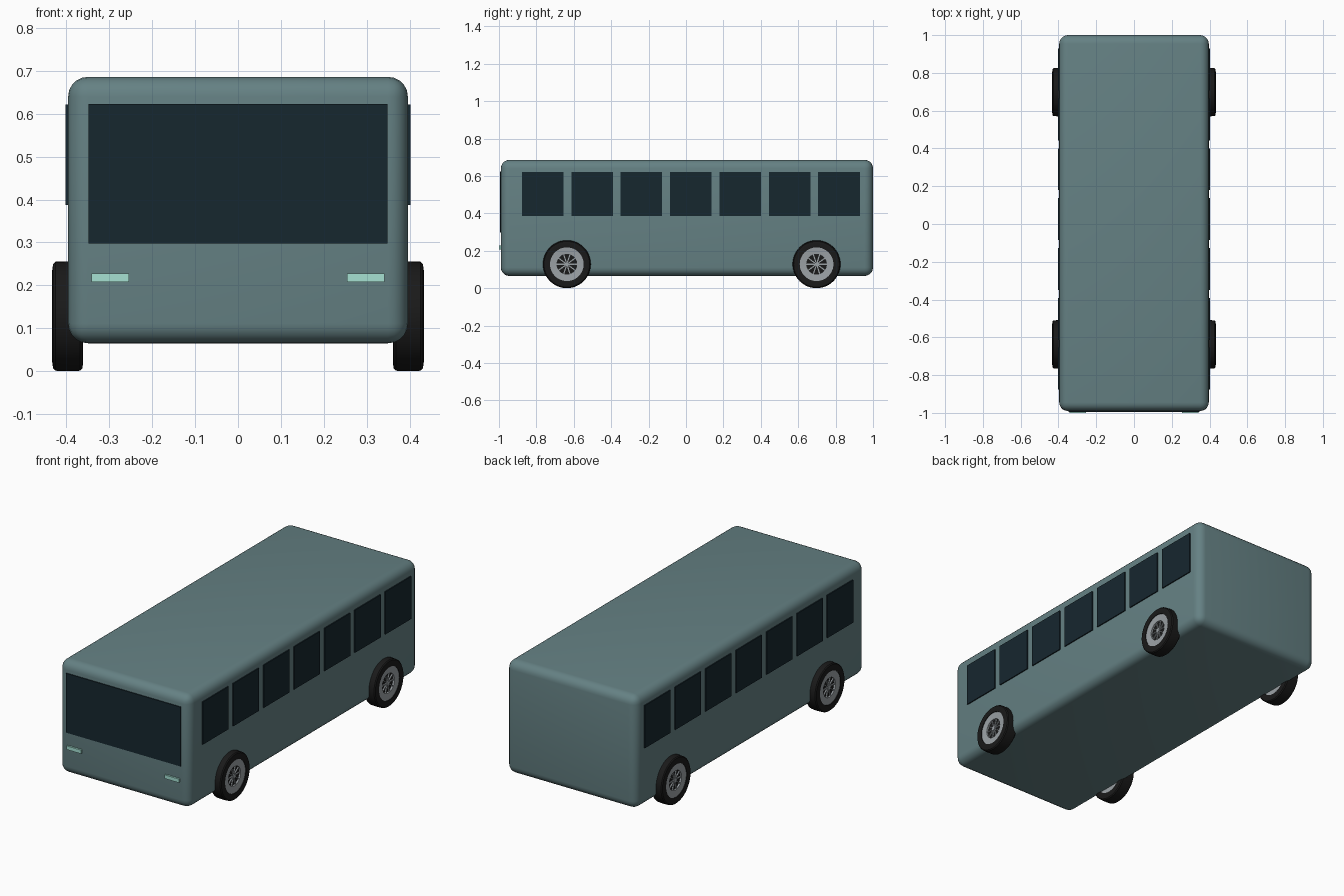
import bpy, bmesh
from math import pi, cos, sin, radians
from mathutils import Matrix, Vector

if "Cube" in bpy.data.objects:
    bpy.data.objects.remove(bpy.data.objects["Cube"])


def material(name, color):
    m = bpy.data.materials.new(name)
    m.diffuse_color = (*color, 1)
    m.use_nodes = True
    m.node_tree.nodes["Principled BSDF"].inputs["Base Color"].default_value = m.diffuse_color
    return m


PAINT = material("paint", (0.13, 0.22, 0.23))
GLASS = material("glass", (0.008, 0.02, 0.028))
LAMP = material("lamp", (0.38, 0.75, 0.65))
RUBBER = material("rubber", (0.01, 0.01, 0.01))
METAL = material("metal", (0.33, 0.36, 0.38))


def finish(name, bm, mat, smooth=True):
    bmesh.ops.recalc_face_normals(bm, faces=bm.faces)
    me = bpy.data.meshes.new(name)
    bm.to_mesh(me)
    bm.free()
    me.materials.append(mat)
    ob = bpy.data.objects.new(name, me)
    bpy.context.collection.objects.link(ob)
    if smooth:
        bpy.ops.object.select_all(action='DESELECT')
        ob.select_set(True)
        bpy.context.view_layer.objects.active = ob
        bpy.ops.object.shade_smooth_by_angle(angle=radians(35))
    return ob


def add_box(bm, lo, hi):
    lo, hi = Vector(lo), Vector(hi)
    mat = Matrix.Translation((lo + hi) / 2) @ Matrix.Diagonal((*(hi - lo), 1))
    bmesh.ops.create_cube(bm, size=1, matrix=mat)


def box(name, lo, hi, mat, bevel=0):
    bm = bmesh.new()
    add_box(bm, lo, hi)
    if bevel:
        bmesh.ops.bevel(bm, geom=bm.edges[:], offset=bevel, segments=5,
                        profile=0.5, affect='EDGES')
    return finish(name, bm, mat, bevel > 0)


def lathe(name, profile, centre, mat, steps=48):
    """Revolve a closed (offset, radius) profile about the x axis."""
    bm = bmesh.new()
    rings = [[bm.verts.new((centre[0] + x, centre[1] + r * cos(2 * pi * i / steps),
                            centre[2] + r * sin(2 * pi * i / steps)))
              for x, r in profile] for i in range(steps)]
    n = len(profile)
    for i in range(steps):
        a, b = rings[i], rings[(i + 1) % steps]
        for j in range(n):
            k = (j + 1) % n
            bm.faces.new((a[j], a[k], b[k], b[j]))
    return finish(name, bm, mat)


def disc(name, radius, depth, centre, mat):
    bm = bmesh.new()
    bmesh.ops.create_cone(bm, cap_ends=True, segments=32, radius1=radius,
                          radius2=radius, depth=depth,
                          matrix=Matrix.Translation(centre) @ Matrix.Rotation(pi / 2, 4, 'Y'))
    return finish(name, bm, mat)


# Body shell
box("body", (-0.396, -0.99, 0.065), (0.396, 1.0, 0.686), PAINT, 0.046)

# Windscreen and headlights
box("windscreen", (-0.348, -0.995, 0.297), (0.348, -0.97, 0.623), GLASS)
for s, side in ((-1, "left"), (1, "right")):
    xs = sorted((s * 0.254, s * 0.341))
    box(side + "_headlight", (xs[0], -1.0, 0.208), (xs[1], -0.97, 0.228), LAMP)

    # Row of seven side windows
    xs = sorted((s * 0.38, s * 0.402))
    for i in range(7):
        y = -0.877 + 0.264 * i
        box(f"{side}_window_{i + 1}", (xs[0], y, 0.387), (xs[1], y + 0.222, 0.621), GLASS)

    # Wheels
    for y, end in ((-0.637, "front"), (0.698, "rear")):
        c = (s * 0.397, y, 0.128)
        tag = f"{end}_{side}_"
        lathe(tag + "tyre", [(-0.034, 0.09), (-0.036, 0.108), (-0.034, 0.122), (-0.029, 0.127),
                             (0, 0.128), (0.029, 0.127), (0.034, 0.122), (0.036, 0.108),
                             (0.034, 0.09)], c, RUBBER)
        lathe(tag + "rim", [(-0.031, 0.092), (-0.028, 0.053), (0.028, 0.053), (0.031, 0.092)],
              c, METAL)
        disc(tag + "brake_disc", 0.054, 0.036, c, RUBBER)
        disc(tag + "hub", 0.012, 0.056, c, METAL)
        # Ten thin spokes, made as five bars across the hub
        bm = bmesh.new()
        for i in range(5):
            part = Matrix.Translation(c) @ Matrix.Rotation(pi * i / 5, 4, 'X') \
                @ Matrix.Diagonal((0.05, 0.108, 0.006, 1))
            bmesh.ops.create_cube(bm, size=1, matrix=part)
        finish(tag + "spokes", bm, METAL, False)
